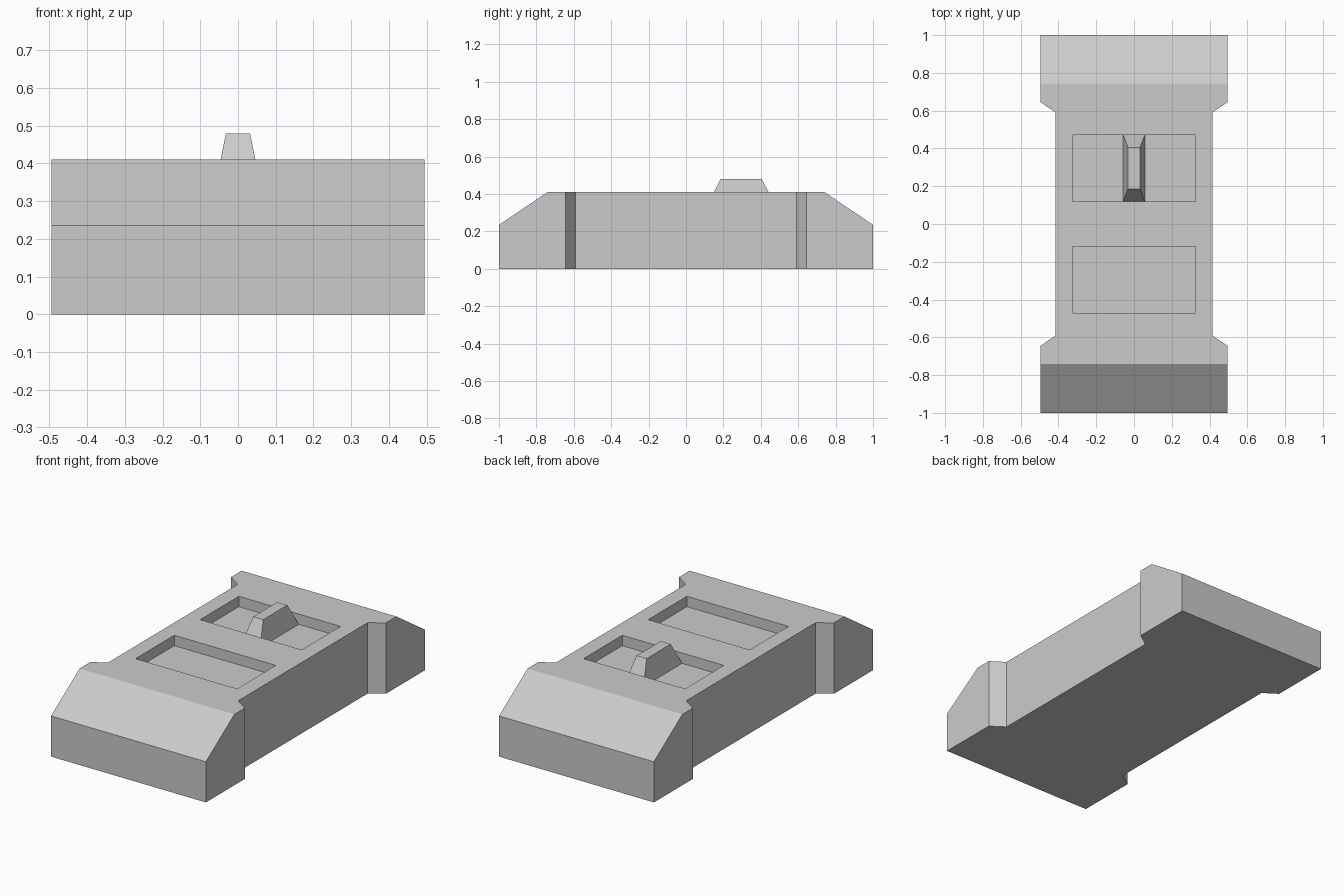
import bpy, bmesh
from mathutils import Vector

if "Cube" in bpy.data.objects:
    bpy.data.objects.remove(bpy.data.objects["Cube"])

HEIGHT, FLOOR, KNOB_TOP = 0.41, 0.35, 0.48
POCKET_Y = 0.295


def add_object(name, bm):
    bmesh.ops.recalc_face_normals(bm, faces=bm.faces)
    mesh = bpy.data.meshes.new(name)
    bm.to_mesh(mesh)
    bm.free()
    obj = bpy.data.objects.new(name, mesh)
    bpy.context.collection.objects.link(obj)
    return obj


def tapered_box(name, y, z0, z1, bottom, top):
    """Box centred on x = 0 with separate half sizes for bottom and top."""
    bm = bmesh.new()
    bmesh.ops.create_cube(bm, size=2)
    for v in bm.verts:
        hx, hy = top if v.co.z > 0 else bottom
        v.co = (v.co.x * hx, y + v.co.y * hy, z1 if v.co.z > 0 else z0)
    return add_object(name, bm)


# Body: waisted plan outline, mirrored into four quadrants and extruded
quarter = [(0.495, 1.0), (0.495, 0.645), (0.415, 0.59)]
right = quarter + [(x, -y) for x, y in reversed(quarter)]
outline = right + [(-x, y) for x, y in reversed(right)]
bm = bmesh.new()
base = bm.faces.new([bm.verts.new((x, y, 0)) for x, y in outline])
ext = bmesh.ops.extrude_face_region(bm, geom=[base], use_keep_orig=True)
bmesh.ops.translate(bm, vec=(0, 0, HEIGHT),
                    verts=[g for g in ext["geom"] if isinstance(g, bmesh.types.BMVert)])

# Sloped ends: slice off the upper front and back edges
for s in (-1, 1):
    cut = bmesh.ops.bisect_plane(
        bm, geom=bm.verts[:] + bm.edges[:] + bm.faces[:],
        plane_co=Vector((0, s * 0.74, HEIGHT)),
        plane_no=Vector((0, s * 0.175, 0.26)).normalized(),
        clear_outer=True)
    bmesh.ops.holes_fill(bm, edges=[e for e in bm.edges if e.is_boundary], sides=0)
body = add_object("body", bm)

# Two rectangular pockets sunk into the top
for label, y in (("front", -POCKET_Y), ("back", POCKET_Y)):
    size = (0.325, 0.177)
    cutter = tapered_box(label + "_pocket_cutter", y, FLOOR, 0.6, size, size)
    cutter.hide_render = True
    cutter.display_type = 'WIRE'
    mod = body.modifiers.new(label + "_pocket", 'BOOLEAN')
    mod.operation = 'DIFFERENCE'
    mod.solver = 'EXACT'
    mod.object = cutter

# Switch lever: tapered block standing on the back pocket floor
tapered_box("switch_lever", POCKET_Y, FLOOR, KNOB_TOP, (0.058, 0.177), (0.032, 0.11))
